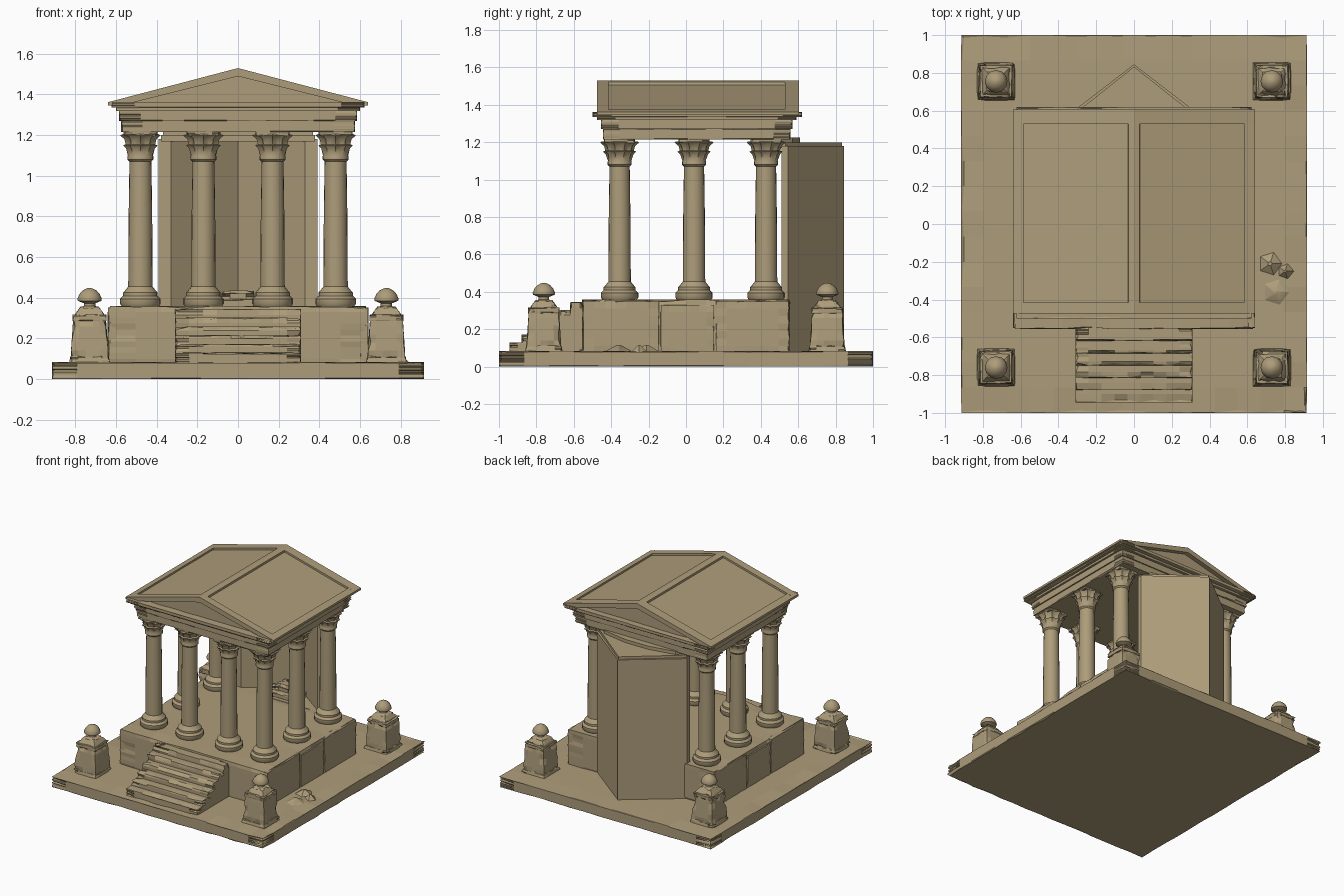
import bpy, bmesh, math, random
from mathutils import Vector

if "Cube" in bpy.data.objects:
    bpy.data.objects.remove(bpy.data.objects["Cube"])

random.seed(4)
stone = bpy.data.materials.new("weathered sandstone")
stone.diffuse_color = (0.42, 0.335, 0.195, 1)
stone.use_nodes = True
stone.node_tree.nodes["Principled BSDF"].inputs["Base Color"].default_value = stone.diffuse_color


def finish(name, bm, smooth=False):
    bmesh.ops.recalc_face_normals(bm, faces=bm.faces)
    me = bpy.data.meshes.new(name)
    bm.to_mesh(me)
    bm.free()
    me.materials.append(stone)
    ob = bpy.data.objects.new(name, me)
    bpy.context.collection.objects.link(ob)
    if smooth:
        bpy.context.view_layer.objects.active = ob
        ob.select_set(True)
        bpy.ops.object.shade_smooth_by_angle(angle=math.radians(35))
        ob.select_set(False)
    return ob


def box(name, x, y, z, chip=0.008, cuts=6, taper=1.0):
    """Stone block from ranges, its edges worn away at random."""
    c = Vector(((x[0] + x[1]) / 2, (y[0] + y[1]) / 2, (z[0] + z[1]) / 2))
    s = Vector((x[1] - x[0], y[1] - y[0], z[1] - z[0]))
    bm = bmesh.new()
    bmesh.ops.create_cube(bm, size=1)
    bmesh.ops.subdivide_edges(bm, edges=bm.edges, cuts=cuts, use_grid_fill=True)
    for v in bm.verts:
        on = [abs(a) > 0.499 for a in v.co]
        t = taper if v.co.z > 0.49 else 1 + (taper - 1) * (v.co.z + 0.5)
        v.co = Vector((v.co.x * s.x * t, v.co.y * s.y * t, v.co.z * s.z))
        if sum(on) > 1:
            d = chip * random.choice((0.05, 0.15, 0.4, 1.0))
            for i in range(3):
                if on[i] and not (i == 2 and v.co.z < 0):
                    v.co[i] -= math.copysign(d, v.co[i])
        v.co += c
    return finish(name, bm)


def prism(name, pts, a, b, axis="y"):
    """Outline extruded along y (points are x,z) or z (points are x,y)."""
    bm = bmesh.new()
    pos = (lambda p: (p[0], a, p[1])) if axis == "y" else (lambda p: (p[0], p[1], a))
    f = bm.faces.new([bm.verts.new(pos(p)) for p in pts])
    ext = bmesh.ops.extrude_face_region(bm, geom=[f])["geom"]
    move = Vector((0, b - a, 0)) if axis == "y" else Vector((0, 0, b - a))
    bmesh.ops.translate(bm, verts=[g for g in ext if isinstance(g, bmesh.types.BMVert)], vec=move)
    return finish(name, bm)


def lathe(name, prof, x, y, n=20, leaf=None):
    """Turned part; rings above the leaf height alternate in radius."""
    bm = bmesh.new()
    rings = []
    for r, z in prof:
        ring = []
        for i in range(n):
            k = 2 * math.pi * i / n
            rr = r
            if leaf and z > leaf and r > 0.06:
                rr *= 1.06 if i % 2 else 0.9
            ring.append(bm.verts.new((x + rr * math.cos(k), y + rr * math.sin(k), z)))
        rings.append(ring)
    for lo, hi in zip(rings, rings[1:]):
        for i in range(n):
            bm.faces.new((lo[i], lo[(i + 1) % n], hi[(i + 1) % n], hi[i]))
    bm.faces.new(rings[0])
    bm.faces.new(rings[-1])
    return finish(name, bm, True)


# ground slab and podium
box("ground_slab", (-0.915, 0.915), (-1, 1), (0, 0.085), 0.014, 14)
box("podium", (-0.63, 0.63), (-0.556, 0.555), (0.07, 0.36), 0.012, 9)
for s in (-1, 1):
    for i, (y0, y1) in enumerate(((-0.55, -0.145), (-0.135, 0.15), (0.16, 0.55))):
        xs = sorted((s * 0.6, s * 0.641))
        box(f"podium_side_block_{s}_{i}", xs, (y0, y1), (0.07, 0.352 if i != 1 else 0.33), 0.006)

# front stairs
for i in range(6):
    box(f"stair_{i}", (-0.31, 0.31), (-0.62 - 0.065 * i, -0.54), (0.07, 0.345 - 0.043 * i), 0.014, 8)

# columns: moulded foot, tapered shaft, leafy capital, square top plate
column = [(0.09, 0.355), (0.1, 0.37), (0.1, 0.395), (0.085, 0.41), (0.085, 0.425), (0.072, 0.44),
          (0.06, 0.455), (0.058, 0.8), (0.054, 1.07), (0.064, 1.08), (0.064, 1.095), (0.062, 1.1),
          (0.07, 1.135), (0.084, 1.15), (0.072, 1.155), (0.078, 1.18), (0.098, 1.198), (0.09, 1.205)]
spots = [(x, -0.355) for x in (-0.48, -0.17, 0.17, 0.48)]
spots += [(x, y) for y in (0.043, 0.428) for x in (-0.48, 0.48)]
for i, (x, y) in enumerate(spots):
    lathe(f"column_{i}", column, x, y, leaf=1.11)
    box(f"capital_plate_{i}", (x - 0.083, x + 0.083), (y - 0.083, y + 0.083), (1.195, 1.225), 0.012, 3)

# entablature and cornice
box("architrave", (-0.575, 0.575), (-0.445, 0.56), (1.215, 1.275), 0.008, 10)
box("frieze", (-0.585, 0.585), (-0.455, 0.57), (1.27, 1.325), 0.008, 10)
box("cornice_lower", (-0.6, 0.6), (-0.475, 0.59), (1.318, 1.34), 0.006, 10)
box("cornice_upper", (-0.622, 0.622), (-0.5, 0.62), (1.335, 1.362), 0.008, 10)


# gabled roof: sunk panels framed by raised ridge, eaves and end bands
def top(x):
    return 1.53 - 0.265 * abs(x)


prism("roof_core", [(-0.61, 1.35), (0.61, 1.35), (0.61, top(0.61) - 0.014), (0, 1.516),
                    (-0.61, top(0.61) - 0.014)], -0.44, 0.57)
band = [(-0.64, 1.345), (-0.64, 1.362), (0, 1.53), (0.64, 1.362), (0.64, 1.345), (0.58, 1.345), (0, 1.49), (-0.58, 1.345)]
prism("front_gable_band", band, -0.475, -0.415)
prism("back_gable_band", band, 0.53, 0.605)
prism("ridge_band", [(-0.035, 1.49), (-0.03, top(0.03)), (0, 1.53), (0.03, top(0.03)), (0.035, 1.49)], -0.45, 0.58)
for s in (-1, 1):
    prism(f"eave_band_{s}", [(s * 0.585, 1.345), (s * 0.585, top(0.585)), (s * 0.64, 1.362), (s * 0.64, 1.345)], -0.45, 0.58)

# angled niche at the back
niche = [(-0.39, 0.51), (-0.39, 0.545), (0, 0.845), (0.39, 0.545), (0.39, 0.51), (0.33, 0.51), (0, 0.75), (-0.33, 0.51)]
solid = [(-0.39, 0.5), (-0.39, 0.545), (0, 0.845), (0.39, 0.545), (0.39, 0.5)]
prism("niche_wall", niche, 0.07, 1.18, "z")
prism("niche_floor", [(x * 0.99, y - 0.01) for x, y in solid], 0.07, 0.358, "z")
prism("niche_lid", [(x * 0.97, y - 0.012) for x, y in solid], 1.17, 1.2, "z")
prism("niche_cap", [(-0.37, 0.5), (-0.31, 0.57), (-0.1, 0.61), (0.1, 0.61), (0.31, 0.57), (0.37, 0.5)], 1.19, 1.225, "z")
box("niche_step", (-0.14, 0.14), (0.52, 0.66), (0.35, 0.395), 0.02, 4)
box("niche_altar", (-0.08, 0.08), (0.56, 0.68), (0.38, 0.435), 0.025, 3)

# corner pedestals with finials
finial = [(0.045, 0.35), (0.028, 0.36), (0.028, 0.373), (0.058, 0.385), (0.06, 0.395), (0.05, 0.418),
          (0.035, 0.435), (0.015, 0.446), (0.003, 0.448)]
for i, (x, y) in enumerate(((-0.73, -0.76), (0.73, -0.76), (-0.73, 0.755), (0.73, 0.755))):
    def block(part, h, z, chip, taper=1.0):
        box(f"pedestal_{part}_{i}", (x - h, x + h), (y - h, y + h), z, chip, 4, taper)
    block("foot", 0.102, (0.075, 0.115), 0.012, 0.92)
    block("body", 0.094, (0.1, 0.3), 0.012, 0.86)
    block("rim", 0.084, (0.285, 0.318), 0.01)
    block("cap", 0.075, (0.315, 0.357), 0.008, 0.6)
    lathe(f"finial_{i}", finial, x, y, 12)

# fallen shards on the right of the slab
for i, (x, y, r) in enumerate(((0.72, -0.21, 0.08), (0.75, -0.36, 0.09), (0.8, -0.25, 0.05))):
    lathe(f"shard_{i}", [(r, 0.075), (r * 0.15, 0.115)], x, y, 5)
